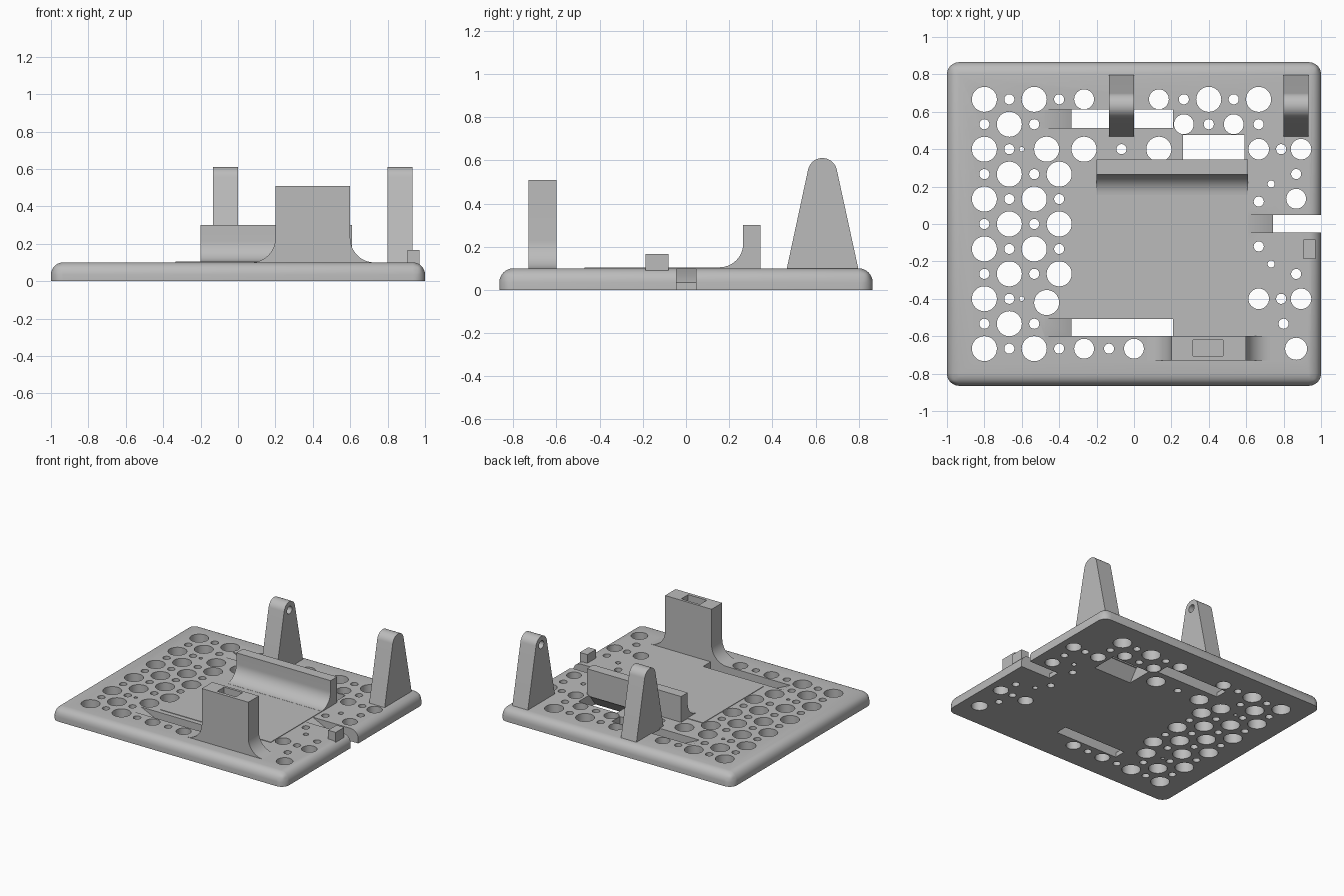
import bpy, bmesh
from math import sin, cos, pi
from mathutils import Vector

if "Cube" in bpy.data.objects:
    bpy.data.objects.remove(bpy.data.objects["Cube"])

GREY = (0.5, 0.5, 0.5, 1)
mat = bpy.data.materials.new("light grey plastic")
mat.use_nodes = True
mat.diffuse_color = GREY
mat.node_tree.nodes["Principled BSDF"].inputs["Base Color"].default_value = GREY


def to_object(bm, name):
    bmesh.ops.recalc_face_normals(bm, faces=bm.faces)
    me = bpy.data.meshes.new(name)
    bm.to_mesh(me)
    bm.free()
    me.materials.append(mat)
    ob = bpy.data.objects.new(name, me)
    bpy.context.collection.objects.link(ob)
    return ob


def add_prism(bm, pts, axis, a, b):
    """Extrude a 2D outline along x (points are y, z), y (x, z) or z (x, y)."""
    def place(p, t):
        return {"x": (t, p[0], p[1]), "y": (p[0], t, p[1]), "z": (p[0], p[1], t)}[axis]
    low = [bm.verts.new(place(p, a)) for p in pts]
    high = [bm.verts.new(place(p, b)) for p in pts]
    bm.faces.new(low)
    bm.faces.new(high[::-1])
    n = len(pts)
    for i in range(n):
        j = (i + 1) % n
        bm.faces.new((low[i], low[j], high[j], high[i]))


def prism(name, pts, axis, a, b):
    bm = bmesh.new()
    add_prism(bm, pts, axis, a, b)
    return to_object(bm, name)


def rect(x0, x1, y0, y1):
    return [(x0, y0), (x1, y0), (x1, y1), (x0, y1)]


def arc(cx, cy, r, start, end, n=14):
    angles = [start + (end - start) * i / n for i in range(n + 1)]
    return [(cx + r * cos(t), cy + r * sin(t)) for t in angles]


def circle(cx, cy, r, n=32):
    return arc(cx, cy, r, 0, 2 * pi, n)[:-1]


def cut(ob, cutter):
    mod = ob.modifiers.new("cut", "BOOLEAN")
    mod.operation = "DIFFERENCE"
    mod.solver = "EXACT"
    mod.object = cutter
    bpy.context.view_layer.objects.active = ob
    bpy.ops.object.modifier_apply(modifier=mod.name)
    bpy.data.objects.remove(cutter)


def smooth(ob):
    bpy.ops.object.select_all(action="DESELECT")
    ob.select_set(True)
    bpy.context.view_layer.objects.active = ob
    bpy.ops.object.shade_smooth_by_angle(angle=0.55)


TOP = 0.1

# Base plate with rounded top rim and corners
bm = bmesh.new()
add_prism(bm, rect(-1, 1, -0.865, 0.865), "z", 0, TOP)
rim = [e for e in bm.edges if max(v.co.z for v in e.verts) > 0.05]
bmesh.ops.bevel(bm, geom=rim, offset=0.065, segments=8, profile=0.5, affect="EDGES")
base = to_object(bm, "base_plate")

# Round holes, one text row per line: B big, M medium, s small, pitch from x = -0.8
STEP = 0.1333
RADIUS = {"B": 0.067, "M": 0.053, "s": 0.027}
rows = {5: "BsBsM..MsBsB", 4: "sBs.....MsMs", 3: "Bs", 2: "sBsB", 1: "BsBs",
        0: "sBsB", -1: "BsBs", -2: "sBsB", -3: "Bs", -4: "sBs.........s",
        -5: "BsBsMsM"}
bm = bmesh.new()


def drill(x, y, r):
    add_prism(bm, circle(x, y, r), "z", -0.05, 0.2)


for row, text in rows.items():
    for col, kind in enumerate(text):
        # the right half of the back row sits at odd multiples of the pitch
        if kind in RADIUS:
            drill(-0.8 + STEP * col, row * STEP, RADIUS[kind])

# Holes off the regular pitch, the same at front and back
for s in (1, -1):
    drill(-0.6, s * 0.4, 0.013)
    drill(0.667, s * 0.4, 0.055)
    drill(0.787, s * 0.4, 0.027)
    drill(0.893, s * 0.4, 0.055)
    drill(0.867, s * 0.267, 0.027)
    drill(0.733, s * 0.214, 0.019)
    drill(0.667, s * 0.12, 0.027)
for x, y, r in ((-0.467, 0.4, 0.067), (-0.467, -0.42, 0.067), (-0.267, 0.4, 0.067),
                (-0.067, 0.4, 0.027), (0.133, 0.4, 0.067), (0.867, 0.135, 0.053),
                (0.867, -0.667, 0.059)):
    drill(x, y, r)


# Cable slots with a ramped end, and the open notch in the side
def ramp_slot(x0, x1, x2, y0, y1):
    add_prism(bm, [(x0, TOP), (x1, 0.035), (x1, -0.05), (x2, -0.05),
                   (x2, 0.2), (x0, 0.2)], "y", y0, y1)


ramp_slot(-0.475, -0.335, 0.208, 0.513, 0.612)
ramp_slot(-0.475, -0.335, 0.208, -0.6, -0.507)
ramp_slot(0.61, 0.742, 1.1, -0.045, 0.047)

# Window running under the back wall
add_prism(bm, [(0.27, -0.05), (0.27, 0), (0.345, TOP), (0.345, 0.2),
               (0.475, 0.2), (0.475, -0.05)], "x", 0.262, 0.59)
cut(base, to_object(bm, "plate_cutter"))
smooth(base)

# Thin raised pad
prism("raised_pad", rect(-0.335, 0.61, -0.47, 0.27), "z", TOP - 0.01, TOP + 0.004)

# Back wall with a fillet along its foot
r = 0.11
wall = prism("back_wall", [(0.345, 0.09), (0.345, 0.3), (0.265, 0.3)]
             + arc(0.265 - r, 0.105 + r, r, 0, -pi / 2)
             + [(0.265 - r, 0.09)], "x", -0.2, 0.61)
smooth(wall)

# Front tower with flared foot and a pocket in its top
r = 0.13
tower = prism("front_tower", [(0.6, 0.51), (0.2, 0.51)]
              + arc(0.2 - r, TOP + r, r, 0, -pi / 2)
              + [(0.2 - r, 0.09), (0.6 + r, 0.09)]
              + arc(0.6 + r, TOP + r, r, 1.5 * pi, pi), "y", -0.73, -0.6)
cut(tower, prism("pocket_cutter", rect(0.315, 0.475, -0.705, -0.62), "z", 0.4, 0.6))
smooth(tower)

# Two tapered hinge posts with facing blind pin holes
for name, x0, hole in (("left_post", 0.8, (0.75, 0.88)),
                       ("middle_post", -0.133, (-0.08, 0.05))):
    post = prism(name, [(0.465, 0.09), (0.8, 0.09)]
                 + arc(0.632, 0.543, 0.068, 0.2, pi - 0.2, 20), "x", x0, x0 + 0.133)
    cut(post, prism("pin_cutter", circle(0.632, 0.545, 0.03), "x", *hole))
    smooth(post)

# Small stop block beside the notch
prism("stop_block", rect(0.905, 0.97, -0.187, -0.082), "z", 0.05, 0.167)
